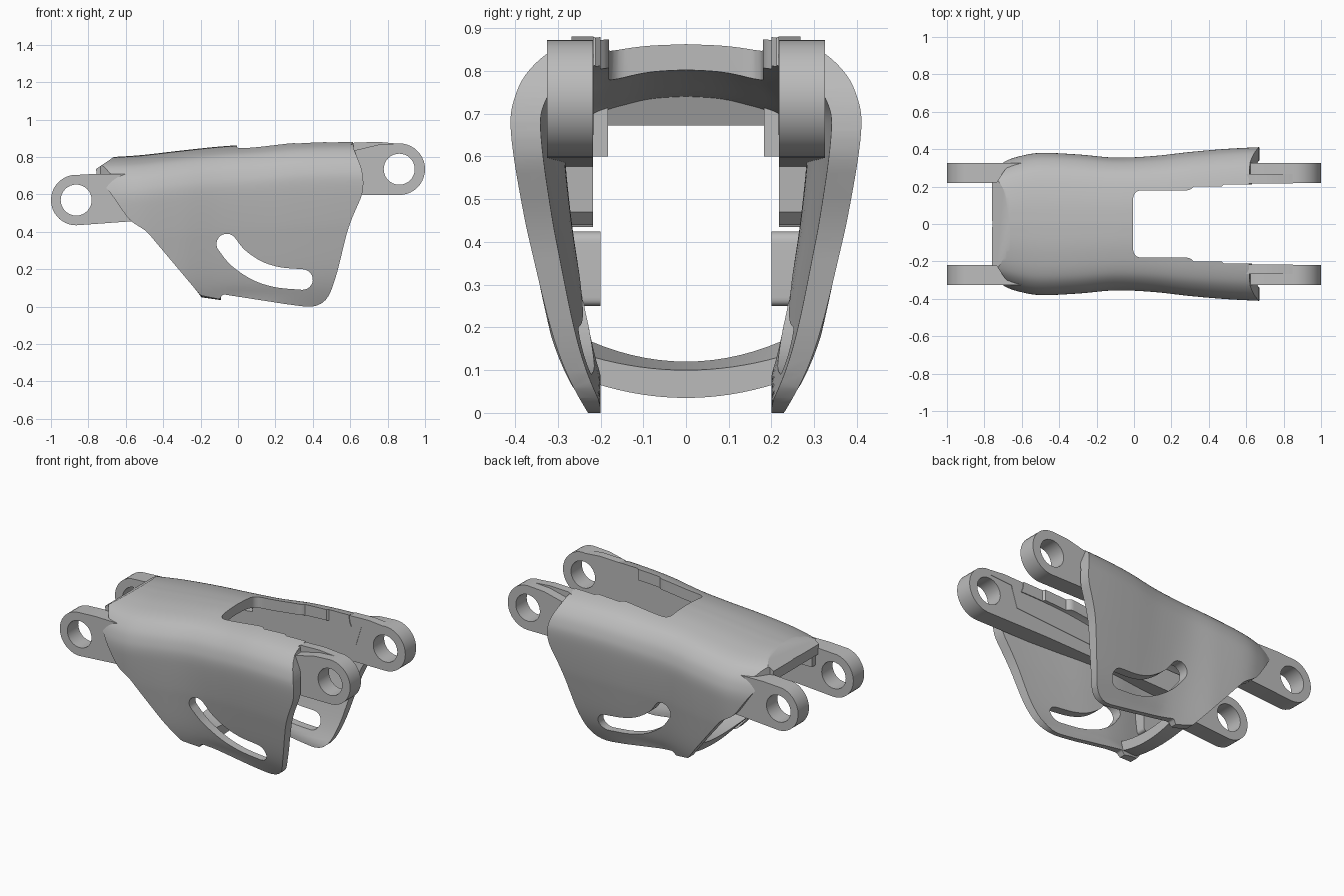
import bpy, bmesh, math
from mathutils import Vector

if "Cube" in bpy.data.objects:
    bpy.data.objects.remove(bpy.data.objects["Cube"])

grey = bpy.data.materials.new("plain grey")
grey.diffuse_color = (0.5, 0.5, 0.5, 1)
grey.use_nodes = True
grey.node_tree.nodes["Principled BSDF"].inputs["Base Color"].default_value = grey.diffuse_color


def finish(name, bm):
    bmesh.ops.recalc_face_normals(bm, faces=bm.faces)
    me = bpy.data.meshes.new(name)
    bm.to_mesh(me)
    bm.free()
    ob = bpy.data.objects.new(name, me)
    bpy.context.collection.objects.link(ob)
    me.materials.append(grey)
    return ob


def prism(name, pts, axis, a, b):
    """Extrude a 2D outline along y (points are x, z) or z (points are x, y)."""
    bm = bmesh.new()
    put = (lambda p, d: (p[0], d, p[1])) if axis == 'y' else (lambda p, d: (p[0], p[1], d))
    lo, hi = ([bm.verts.new(put(p, d)) for p in pts] for d in (a, b))
    bm.faces.new(lo)
    bm.faces.new(hi)
    n = len(pts)
    for i in range(n):
        j = (i + 1) % n
        bm.faces.new((lo[i], lo[j], hi[j], hi[i]))
    return finish(name, bm)


def loft(name, rings):
    """Closed solid through a list of closed rings, with strip-filled caps."""
    bm = bmesh.new()
    vs = [[bm.verts.new(p) for p in r] for r in rings]
    n = len(vs[0])
    for r, s in zip(vs, vs[1:]):
        for i in range(n):
            j = (i + 1) % n
            bm.faces.new((r[i], r[j], s[j], s[i]))
    for r in (vs[0], vs[-1]):
        for i in range(n // 2 - 1):
            bm.faces.new((r[i], r[i + 1], r[n - 2 - i], r[n - 1 - i]))
    return finish(name, bm)


def boolean(ob, cutter, op='DIFFERENCE'):
    m = ob.modifiers.new("cut", 'BOOLEAN')
    m.object, m.operation, m.solver = cutter, op, 'EXACT'
    bpy.context.view_layer.objects.active = ob
    bpy.ops.object.modifier_apply(modifier=m.name)
    bpy.data.objects.remove(cutter)


def spline(pts, sub):
    """Catmull-Rom through the points."""
    P = [Vector(p) for p in pts]
    P = [2 * P[0] - P[1]] + P + [2 * P[-1] - P[-2]]
    out = []
    for a, b, c, d in zip(P, P[1:], P[2:], P[3:]):
        for k in range(sub):
            t = k / sub
            out.append(0.5 * (2 * b + (c - a) * t + (2 * a - 5 * b + 4 * c - d) * t * t
                              + (3 * b - a - 3 * c + d) * t ** 3))
    return out + [P[-2]]


def rounded(pts, steps=6):
    """Round the corners of an outline given as x, z, radius."""
    out = []
    for i, (x, z, r) in enumerate(pts):
        p = Vector((x, z))
        if not r:
            out.append(p)
            continue
        a, b = Vector(pts[i - 1][:2]), Vector(pts[(i + 1) % len(pts)][:2])
        a, b = p + (a - p).normalized() * r, p + (b - p).normalized() * r
        for k in range(steps + 1):
            t = k / steps
            out.append(a * (1 - t) ** 2 + p * 2 * t * (1 - t) + b * t * t)
    return out


def arc(cx, cz, r, a0, a1, n=20):
    return [(cx + r * math.cos(math.radians(a0 + (a1 - a0) * k / n)),
             cz + r * math.sin(math.radians(a0 + (a1 - a0) * k / n))) for k in range(n + 1)]


# Saddle shell: x, half width and crown height along the length
stations = spline([(-.82, .312, .797), (-.72, .328, .798), (-.62, .36, .803), (-.5, .38, .812),
                   (-.3, .372, .835), (-.1, .355, .856), (.1, .363, .87), (.3, .385, .89),
                   (.5, .402, .898), (.72, .413, .9)], 5)
crown = [(0, 0), (.25, .004), (.45, .014), (.65, .032), (.8, .06), (.92, .11), (.98, .165), (1, .22)]
flank = [(.98, .87), (.93, .68), (.885, .55), (.8, .33), (.73, .19), (.65, .08), (.53, -.05)]
rings = []
for x, w, top in stations:
    base = top - .22
    bulge = .3 * min(1, max(0, -x / .3))
    half = spline([(f * w, top - d) for f, d in crown]
                  + [(max(.212, w * (f + (1 - f) * bulge)), base * q) for f, q in flank], 4)
    inner = []
    for y, z in half:
        up = min(1, max(0, (z - base) / .2))
        yi = y * (1 - .07 / w)
        inner.append((max(.2, yi) if z < base else yi, z - .06 * up))
    ring = [(x, -y, z) for y, z in half[:0:-1]] + [(x, y, z) for y, z in half]
    ring += [(x, y, z) for y, z in inner[::-1]] + [(x, -y, z) for y, z in inner[1:]]
    rings.append(ring)
shell = loft("saddle_shell", rings)

# Side outline trims the shell
outline = rounded([(-.37, 1, 0), (-.76, .735, 0), (-.75, .69, 0), (-.69, .62, .04), (-.58, .46, .04),
                   (-.49, .405, .03), (-.2, .06, .01), (-.1, .04, 0), (-.08, .066, .01), (.28, .01, .06),
                   (.465, -.012, .11), (.53, .18, .05), (.59, .43, .08), (.67, .61, .05),
                   (.67, .72, .06), (.62, .84, 0), (.6, 1, 0)])
boolean(shell, prism("trim", outline, 'y', -.6, .6), 'INTERSECT')

# Stepped opening in the top
opening = rounded([(-.005, -.18, .05), (.3, -.18, .02), (.32, -.2, 0), (.47, -.2, 0), (.48, -.212, 0), (1, -.212, 0),
                   (1, .212, 0), (.48, .212, 0), (.47, .2, 0), (.32, .2, 0), (.3, .18, .02), (-.005, .18, .05)])
boolean(shell, prism("opening", opening, 'z', .5, 1.1))

# Clear the shell corners above the narrow-end lugs
for s in (-1, 1):
    corner = [(-.9, s * .224), (-.735, s * .224), (-.69, s * .29), (-.64, s * .335), (-.9, s * .335)]
    boolean(shell, prism("corner", corner, 'z', .703, 1))

# Curved slot through both side panels
path = spline([(-.06, .335), (0, .262), (.1, .194), (.21, .158), (.345, .145)], 5)
left, right = [], []
for i, p in enumerate(path):
    t = (path[min(i + 1, len(path) - 1)] - path[max(i - 1, 0)]).normalized()
    nrm = Vector((-t.y, t.x)) * .055
    left.append(p + nrm)
    right.append(p - nrm)


def cap(c, start):
    a0 = math.degrees(math.atan2(start.y - c.y, start.x - c.x))
    return arc(c.x, c.y, .055, a0, a0 - 180, 12)[1:-1]


slot = left + cap(path[-1], left[-1]) + right[::-1] + cap(path[0], right[0])
boolean(shell, prism("slot", slot, 'y', -.6, .6))

# Side beams with a lug and pin hole at each end
RL, LL = (.862, .735), (-.865, .57)
beam_outline = (arc(*RL, .138, -90, 90) + [(.75, .866), (.6, .83), (.3, .76), (-.1, .715), (-.6, .708), (-.76, .71)]
                + arc(*LL, .135, 100, 270) + [(-.56, .457), (-.47, .44), (-.44, .47), (-.43, .575), (.45, .597)])
parts = [shell]
for side, s in (("front", -1), ("back", 1)):
    def slab(name, pts, y0, y1):
        ob = prism(side + name, pts, 'y', s * y0, s * y1)
        parts.append(ob)
        return ob
    beam = slab("_lug_beam", beam_outline, .218, .325)
    for c in (RL, LL):
        boolean(beam, prism("hole", arc(*c, .083, 0, 348.75, 31), 'y', -.6, .6))
    # Inner web up to the shell, running out onto the wide-end lug
    slab("_inner_web", [(-.05, .65), (.66, .7), (.7, .83), (.85, .84), (.85, .872), (.75, .881),
                        (.62, .877), (.56, .845), (.3, .825), (-.05, .8)], .216, .268)
    # Tab under the end lip and lower pad
    slab("_end_tab", [(-.74, .6), (-.64, .6), (-.64, .72), (-.74, .72)], .182, .222)
    slab("_inner_pad", rounded([(-.46, .425, .02), (-.24, .425, .03), (-.24, .25, .02), (-.345, .25, .02)]), .2, .275)

# Lip under the narrow end of the shell
lip = [(-.757, .672), (-.69, .672), (-.66, .745), (-.7, .765), (-.757, .735)]
parts.append(prism("end_lip", lip, 'y', -.222, .222))

# Curved bridge joining the panels at the bottom, following the slanted panel edge
bridge = []
for k in range(17):
    y = -.212 + .424 * k / 16
    q = (y / .2) ** 2
    zb = .12 + .055 * q
    bridge.append([(-.195, y, .05 + .02 * q), (-.09, y, .035 + .03 * q),
                   (-.09, y * 1.04, .1 + .028 * q), (-.198 - (zb - .06) * .84, y * 1.2, zb)])
parts.append(loft("bottom_bridge", bridge))

for ob in parts:
    bpy.ops.object.select_all(action='DESELECT')
    ob.select_set(True)
    bpy.context.view_layer.objects.active = ob
    bpy.ops.object.shade_smooth_by_angle(angle=math.radians(32))
